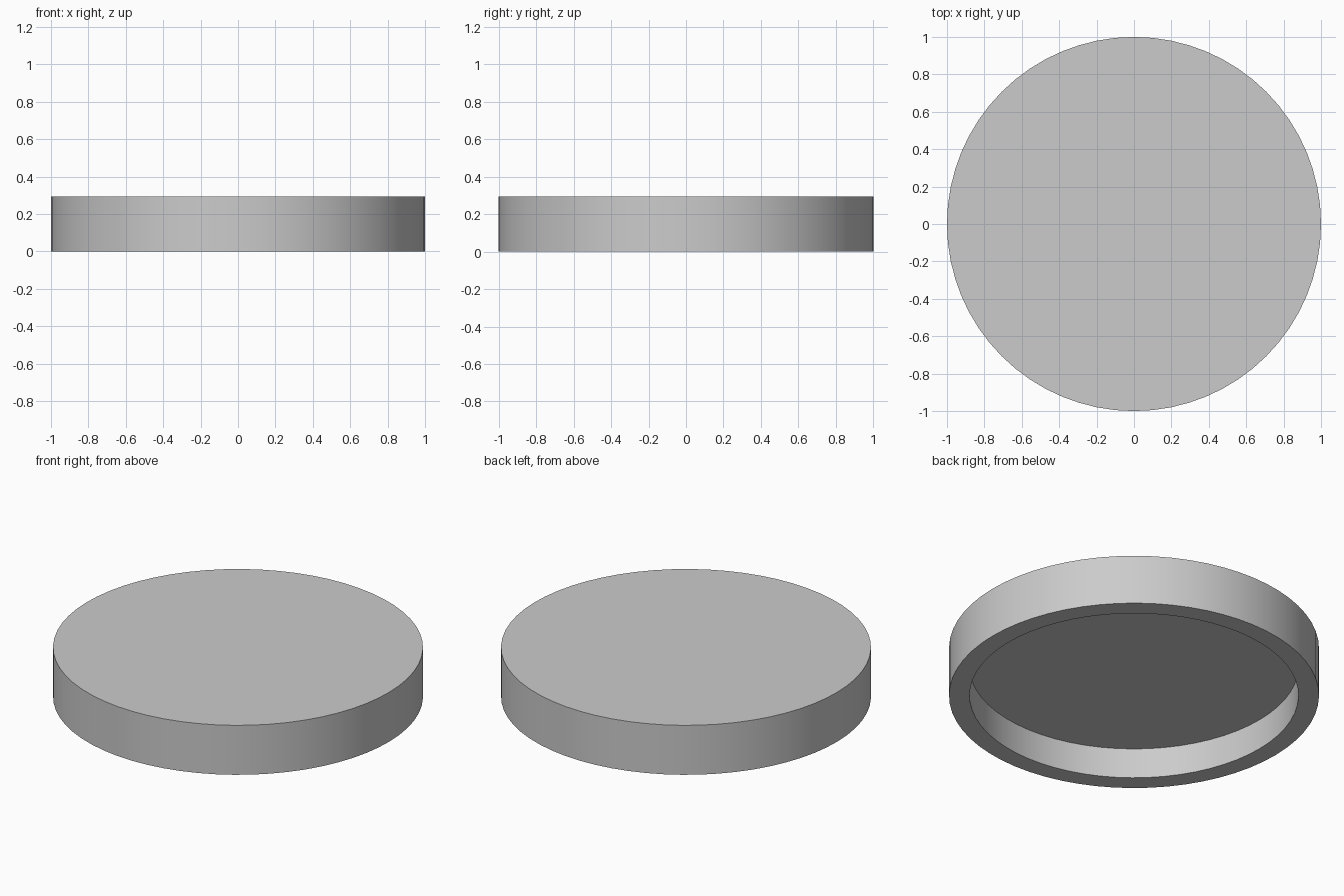
import bpy
import bmesh
import math
from mathutils import Matrix

cube = bpy.data.objects.get("Cube")
if cube:
    bpy.data.objects.remove(cube, do_unlink=True)

RADIUS, HEIGHT = 1.0, 0.295
INNER_RADIUS, CAVITY_DEPTH = 0.889, 0.18
SIDES = 64

# Plain grey material
grey = bpy.data.materials.new("plain grey")
grey.use_nodes = True
colour = (0.6, 0.6, 0.6, 1)
grey.diffuse_color = colour
grey.node_tree.nodes["Principled BSDF"].inputs["Base Color"].default_value = colour

# Solid disc standing on the ground
bm = bmesh.new()
bmesh.ops.create_cone(bm, cap_ends=True, segments=SIDES, radius1=RADIUS,
                      radius2=RADIUS, depth=HEIGHT,
                      matrix=Matrix.Translation((0, 0, HEIGHT / 2)))
bm.normal_update()

# Rim and hollow underside
base = min(bm.faces, key=lambda f: f.normal.z)
inset = (RADIUS - INNER_RADIUS) * math.cos(math.pi / SIDES)
bmesh.ops.inset_region(bm, faces=[base], thickness=inset, use_even_offset=True)
ceiling = bmesh.ops.extrude_discrete_faces(bm, faces=[base])["faces"][0]
bmesh.ops.translate(bm, verts=ceiling.verts, vec=(0, 0, CAVITY_DEPTH))
bm.normal_update()

mesh = bpy.data.meshes.new("hollow_disc")
bm.to_mesh(mesh)
bm.free()
mesh.materials.append(grey)
disc = bpy.data.objects.new("hollow_disc", mesh)
bpy.context.collection.objects.link(disc)

# Smooth walls with sharp rims
bpy.ops.object.select_all(action='DESELECT')
disc.select_set(True)
bpy.context.view_layer.objects.active = disc
bpy.ops.object.shade_smooth_by_angle(angle=math.radians(30))
